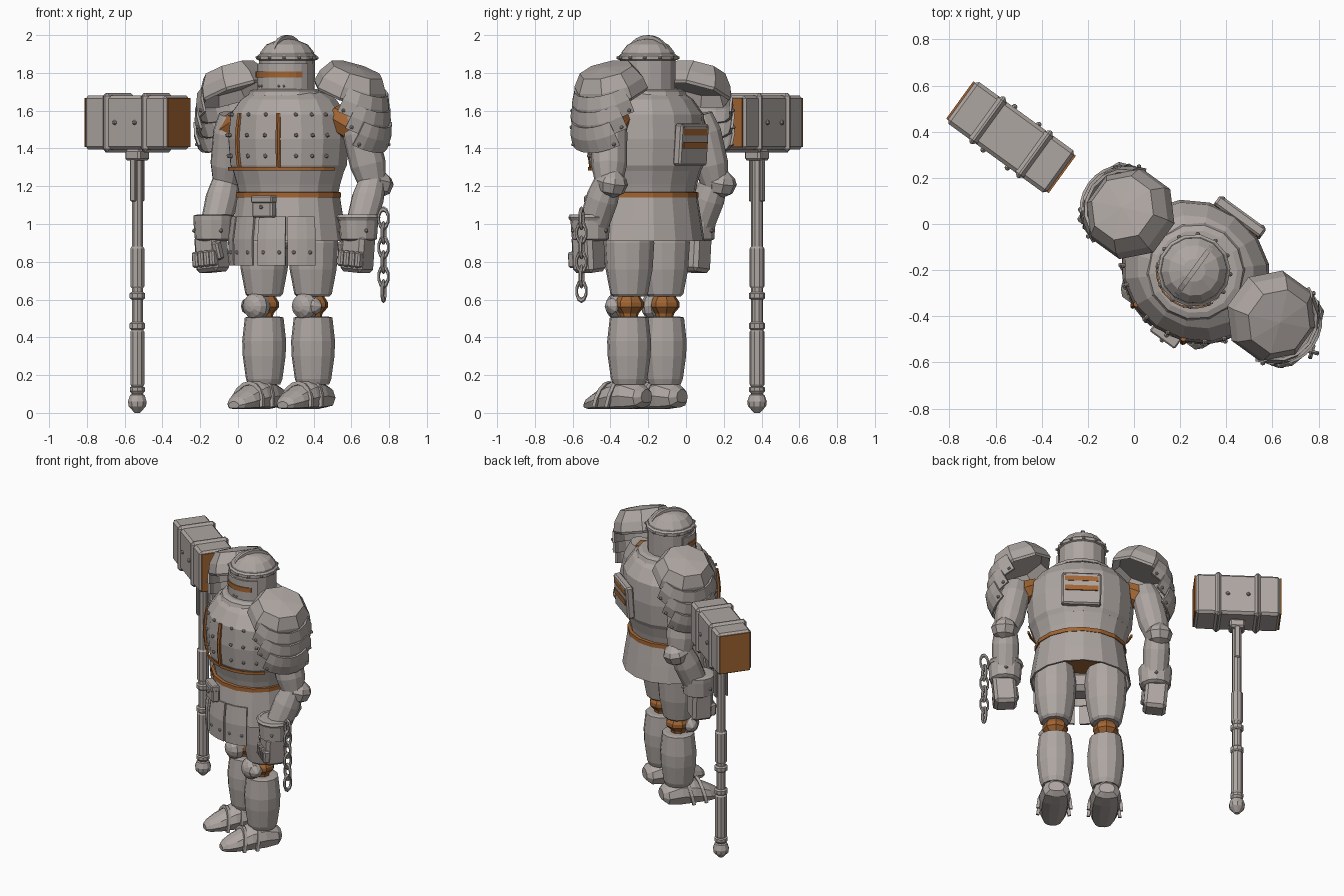
import bpy, bmesh
from math import sin, cos, pi, radians
from mathutils import Matrix, Vector

cube = bpy.data.objects.get("Cube")
if cube:
    bpy.data.objects.remove(cube)


def material(name, rgb):
    m = bpy.data.materials.new(name)
    m.use_nodes = True
    m.diffuse_color = (*rgb, 1)
    m.node_tree.nodes["Principled BSDF"].inputs["Base Color"].default_value = (*rgb, 1)
    return m


STEEL = material("warm grey steel", (0.42, 0.38, 0.36))
LEATHER = material("brown leather", (0.36, 0.13, 0.033))
T = Matrix.Translation
TURN = Matrix.Rotation(radians(-36), 4, 'Z')
BODY = T((0.268, -0.207, 0)) @ TURN
HAMMER = T((-0.533, 0.376, 0)) @ TURN
ID = Matrix.Identity(4)
MIRROR = Matrix.Diagonal((-1, 1, 1, 1))
DEPTH = 0.89  # torso depth against its width


def rot(deg, axis):
    return Matrix.Rotation(radians(deg), 4, axis)


def finish(name, bm, M, mat, thick=0, bevel=0):
    bm.transform(M)
    bmesh.ops.remove_doubles(bm, verts=bm.verts[:], dist=1e-4)
    bmesh.ops.recalc_face_normals(bm, faces=bm.faces[:])
    me = bpy.data.meshes.new(name)
    bm.to_mesh(me)
    bm.free()
    me.materials.append(mat)
    ob = bpy.data.objects.new(name, me)
    bpy.context.collection.objects.link(ob)
    if thick:
        mod = ob.modifiers.new("thickness", 'SOLIDIFY')
        mod.thickness, mod.offset = thick, 0
    if bevel:
        mod = ob.modifiers.new("bevel", 'BEVEL')
        mod.width, mod.segments = bevel, 1
    return ob


def lathe(name, prof, sides, M, mat=STEEL, arc=None, thick=0, cap=True, loop=False, sy=1):
    """Turn (radius, height) points; angle 0 faces -y and grows towards +x."""
    bm = bmesh.new()
    a0, a1 = arc or (0, 360)
    n = sides + 1 if arc else sides
    rings = []
    for r, z in prof:
        angles = [radians(a0 + (a1 - a0) * i / sides) for i in range(n)]
        rings.append([bm.verts.new((r * sin(a), -r * cos(a) * sy, z)) for a in angles])
    for k in range(len(rings) if loop else len(rings) - 1):
        lo, hi = rings[k], rings[(k + 1) % len(rings)]
        for i in range(sides):
            j = (i + 1) % n
            bm.faces.new((lo[i], lo[j], hi[j], hi[i]))
    if cap and not arc and not loop:
        for ring, point in ((rings[0], prof[0]), (rings[-1], prof[-1])):
            if point[0] > 0:
                bm.faces.new(ring)
    return finish(name, bm, M, mat, thick)


def torus(name, R, r, M, sides=12):
    prof = [(R + r * cos(i * pi / 3), r * sin(i * pi / 3)) for i in range(6)]
    return lathe(name, prof, sides, M, loop=True)


def box(name, size, M, mat=STEEL, bevel=0):
    bm = bmesh.new()
    bmesh.ops.create_cube(bm, size=1)
    bm.transform(Matrix.Diagonal((*size, 1)))
    return finish(name, bm, M, mat, bevel=bevel)


def limb(name, p, q, prof, sides, M, mat=STEEL):
    p, q = Vector(p), Vector(q)
    d = q - p
    A = M @ T(p) @ d.to_track_quat('Z', 'Y').to_matrix().to_4x4()
    return lathe(name, [(r, t * d.length) for t, r in prof], sides, A, mat)


def rivets(name, points, M, r=0.012):
    bm = bmesh.new()
    for p in points:
        bmesh.ops.create_icosphere(bm, subdivisions=1, radius=r, matrix=T(p))
    return finish(name, bm, M, STEEL)


def around(deg, r, z, sy=DEPTH):
    a = radians(deg)
    return (r * sin(a), -r * cos(a) * sy, z)


# Torso, belt and skirt
lathe("breastplate", [(.31, 1.28), (.325, 1.31), (.337, 1.45), (.325, 1.58), (.265, 1.66), (.2, 1.7)],
      16, BODY, sy=DEPTH)
lathe("belly_plate", [(.275, 1.15), (.288, 1.21), (.316, 1.3)], 16, BODY, sy=DEPTH)
lathe("belt", [(.275, 1.138), (.291, 1.14), (.291, 1.167), (.275, 1.17)], 16, BODY, LEATHER, sy=.92)
lathe("skirt", [(.315, .91), (.298, 1.02), (.278, 1.14)], 16, BODY, thick=.012, cap=False, sy=.93)
lathe("pelvis", [(.26, 1.0), (.26, 1.1)], 12, BODY, LEATHER, sy=DEPTH)
box("groin_guard", (.2, .16, .13), BODY @ T((0, -.08, .935)), bevel=.03)
lathe("waist_strap", [(.33, 1.283), (.33, 1.302)], 12, BODY, LEATHER, arc=(-82, 82), thick=.009, sy=DEPTH)
lathe("gorget", [(.215, 1.68), (.205, 1.705), (.18, 1.715)], 14, BODY)

# Front tassets with rivets
TASSETS = (-47, -17, 17, 47)
for c in TASSETS:
    lathe("tasset", [(.318, .78), (.322, .92), (.305, 1.04)], 3, BODY, arc=(c - 14, c + 14), thick=.014, sy=.93)
rivets("tasset_rivets", [around(c + d, .325, .85, .93) for c in TASSETS for d in (-8, 8)], BODY)
box("belt_pouch", (.13, .05, .11), BODY @ T((.055, -.295, 1.09)), bevel=.008)
box("pouch_flap", (.135, .055, .04), BODY @ T((.055, -.298, 1.13)), bevel=.006)
rivets("pouch_rivet", [(.055, -.325, 1.09)], BODY)

# Leather straps and rivets on the chest
STRAP = ((.328, 1.3), (.339, 1.38), (.342, 1.45), (.336, 1.52), (.324, 1.585))
for s in (-23, 23):
    for (r0, z0), (r1, z1) in zip(STRAP, STRAP[1:]):
        limb("chest_strap", around(s, r0, z0), around(s, r1, z1), [(0, .013), (1, .013)], 6, BODY, LEATHER)
rivets("chest_rivets", [around(a, r, z) for a in (-72, -56, -40, -10, 10, 40, 56, 72)
                        for r, z in ((.33, 1.36), (.338, 1.47), (.325, 1.58))], BODY)

# Back plate with two slots
box("back_plate", (.25, .05, .22), BODY @ T((.015, .3, 1.42)) @ rot(-4, 'X'), bevel=.01)
for z in (1.418, 1.485):
    box("back_slot", (.21, .056, .034), BODY @ T((.015, .303, z)), LEATHER)
rivets("back_rivets", [(.015 + s * .105, .325, 1.515) for s in (-1, 1)], BODY)

# Helmet with visor, slit and crest
HEAD = BODY @ T((-.01, 0, 0))
lathe("helmet", [(.145, 1.64), (.148, 1.87), (.142, 1.91), (.11, 1.95), (.05, 1.975), (0, 1.98)], 14, HEAD)
lathe("helmet_band", [(.148, 1.865), (.158, 1.87), (.158, 1.89), (.146, 1.9)], 14, HEAD)
lathe("visor", [(.155, 1.67), (.155, 1.85)], 10, HEAD, arc=(-80, 80), thick=.012)
lathe("visor_slit", [(.163, 1.775), (.163, 1.807)], 10, HEAD, LEATHER, arc=(-66, 66), thick=.006)
rivets("helmet_rivets", [around(a * 30, .158, 1.88, 1) for a in range(12)], HEAD, .011)
rivets("breath_studs", [around(a, .161, z, 1) for a in (-30, -20, 20, 30) for z in (1.7, 1.73)], HEAD, .007)
lathe("crest", [(.09, -.011), (.13, -.011), (.13, .011), (.09, .011)], 12,
      HEAD @ T((0, 0, 1.87)) @ rot(90, 'Y'), arc=(180, 360), loop=True, sy=1.1)

# Shoulders, arms and hands
for S in (ID, MIRROR):
    B = BODY @ S
    P = B @ T((.373, .037, 1.695))
    lathe("pauldron_cap", [(0, .145), (.145, .13), (.19, .06), (.203, 0), (.195, -.015), (.16, .04)],
          8, P @ rot(21, 'Y') @ rot(22.5, 'Z'))
    for i in (1, 2, 3):
        L = P @ T((.008 * i, 0, -.063 * i)) @ rot(21 + 5 * i, 'Y')
        half = 84 - 12 * i
        lathe("pauldron_lame", [(.16, .12), (.19, .06), (.203, -.01)], 6, L, arc=(90 - half, 90 + half), thick=.014)
        rivets("lame_rivets", [around(90 + a, .208, .01, 1) for a in (8 - half, half - 8)], L, .011)
    limb("shoulder_joint", (.28, .03, 1.57), (.42, .05, 1.5), [(0, .07), (.5, .08), (1, .08)], 8, B, LEATHER)
    limb("upper_arm", (.405, .05, 1.58), (.48, .1, 1.2), [(0, .07), (.25, .095), (.7, .095), (1, .07)], 12, B)
    limb("forearm", (.48, .1, 1.24), (.475, -.01, .98), [(0, .07), (.4, .086), (1, .08)], 12, B)
    lathe("elbow_guard", [(0, .095), (.03, .06), (.07, .03), (.085, 0), (.07, -.05), (.03, -.075)], 8,
          B @ T((.49, .13, 1.22)) @ rot(-12, 'X'))
    W = B @ T((.475, -.025, 0))
    lathe("cuff", [(.08, .91), (.098, .92), (.106, 1.02), (.106, 1.045), (.085, 1.05)], 12, W)
    rivets("cuff_rivets", [around(a, .102, .965, 1) for a in (-60, 60, 180)], W)
    H = B @ T((.478, -.035, .845)) @ rot(5, 'Y')
    box("hand", (.145, .135, .2), H, bevel=.02)
    for i in range(4):
        box("finger", (.035, .045, .085), H @ T((-.055 + .037 * i, -.065, -.03)), bevel=.009)
    box("thumb", (.04, .05, .1), H @ T((-.07, -.04, .01)) @ rot(15, 'X'), bevel=.01)

# Shackle and hanging chain on the left wrist
torus("shackle", .1, .018, BODY @ T((.475, -.025, 1.035)))
for i in range(6):
    C = BODY @ T((.61, .015, 1.03 - .077 * i)) @ rot(90 * (i % 2) + 20, 'Z') @ rot(90, 'X')
    torus("chain_link", .034, .01, C @ Matrix.Diagonal((.8, 1.45, 1, 1)), 10)

# Legs
for S in (ID, MIRROR):
    B = BODY @ S @ T((.16, 0, 0))
    lathe("thigh", [(.085, .615), (.1, .63), (.125, .76), (.134, .9), (.12, 1.02)], 12, B)
    lathe("knee_joint", [(.045, .5), (.05, .525), (.08, .56), (.08, .585), (.05, .63)], 8, B, LEATHER)
    lathe("shin", [(.085, .15), (.097, .18), (.114, .3), (.117, .38), (.103, .505), (.08, .51)], 12, B)
    lathe("knee_guard", [(.068, 0), (.075, .04), (.06, .07), (.03, .09), (0, .095)], 12,
          B @ T((0, -.04, .565)) @ rot(90, 'X'))
    lathe("knee_boss", [(.045, 0), (.04, .012), (0, .04)], 8, B @ T((.064, -.065, .565)) @ rot(90, 'Y'))
    # Foot: rounded sections from heel to toe, the heel slightly raised
    bm = bmesh.new()
    rings = []
    for y, w, h, lift in ((.115, .05, .07, .035), (.085, .085, .12, .01), (0, .098, .165, 0), (-.09, .098, .15, 0),
                          (-.19, .085, .1, 0), (-.25, .06, .065, 0), (-.275, .035, .035, .005)):
        rings.append([bm.verts.new((w * cos(i * pi / 5), y, .02 + lift + h * max(0, .42 + .58 * sin(i * pi / 5))))
                      for i in range(10)])
    for lo, hi in zip(rings, rings[1:]):
        for i in range(10):
            j = (i + 1) % 10
            bm.faces.new((lo[i], lo[j], hi[j], hi[i]))
    bm.faces.new(rings[0])
    bm.faces.new(rings[-1])
    finish("foot", bm, B, STEEL)
    for y, w, h in ((-.07, .105, .16), (-.155, .1, .13)):
        lathe("foot_hoop", [(1, -.01), (1, .01)], 8, B @ T((0, y, .03)) @ rot(-12, 'X') @ rot(90, 'X')
              @ Matrix.Diagonal((w, h, 1, 1)), arc=(90, 270), thick=.02)

# War hammer head with bands and leather striking faces
HEADC = HAMMER @ T((0, 0, 1.537))
box("hammer_head", (.535, .225, .285), HEADC, bevel=.016)
for s in (-1, 1):
    box("hammer_band", (.045, .25, .315), HEADC @ T((s * .125, 0, 0)), bevel=.018)
    box("striking_face", (.009, .2, .26), HEADC @ T((s * .27, 0, 0)), LEATHER)
rivets("hammer_rivets", [(x, s * .115, 0) for x in (-.065, .065) for s in (-1, 1)], HEADC, .014)

# Handle, grips, rings and pommel
box("handle_socket", (.1, .1, .06), HAMMER @ T((0, 0, 1.365)), bevel=.012)
for s in (-1, 1):
    box("langet", (.036, .016, .24), HAMMER @ T((0, s * .036, 1.24)), bevel=.005)
lathe("handle", [(.031, .1), (.031, 1.4)], 10, HAMMER)
for lo, hi in ((.14, .44), (.66, .88)):
    lathe("grip", [(.032, lo), (.039, lo + .01), (.039, hi - .01), (.032, hi)], 10, HAMMER)
for z in (.46, .62):
    lathe("handle_ring", [(.034, z - .02), (.043, z - .012), (.043, z + .012), (.034, z + .02)], 10, HAMMER)
lathe("pommel", [(.015, 0), (.048, .035), (.052, .06), (.04, .095), (.03, .1), (.042, .115), (.042, .135), (.03, .14)],
      10, HAMMER)
